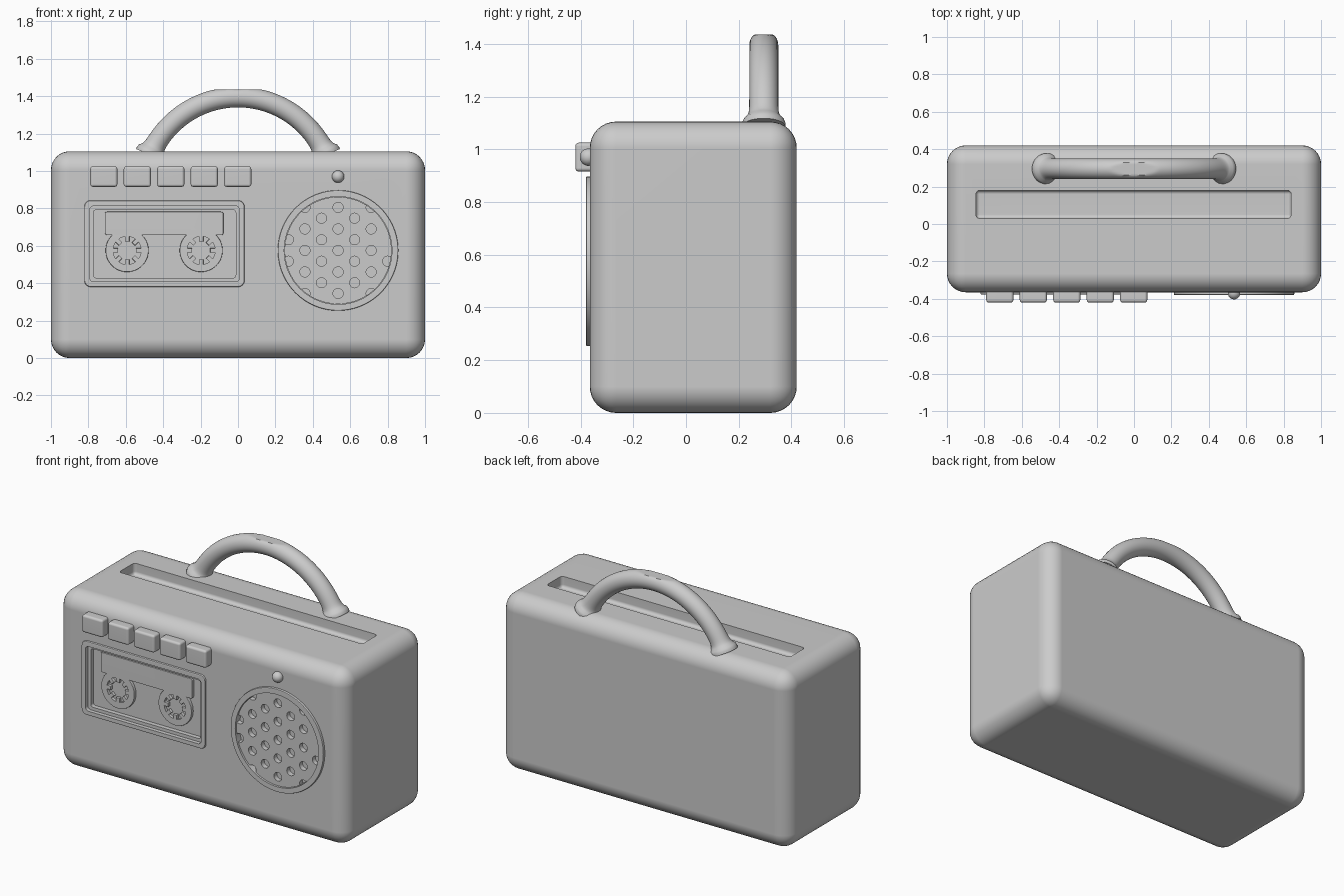
import bpy, bmesh
from math import sin, cos, pi, acos, exp
from mathutils import Vector

if "Cube" in bpy.data.objects:
    bpy.data.objects.remove(bpy.data.objects["Cube"], do_unlink=True)

grey = bpy.data.materials.new("plain_grey")
grey.use_nodes = True
COLOUR = (0.6, 0.6, 0.6, 1)
grey.diffuse_color = COLOUR
grey.node_tree.nodes["Principled BSDF"].inputs["Base Color"].default_value = COLOUR

FRONT, BACK, TOP = -0.365, 0.42, 1.105


def make(name, bm):
    bmesh.ops.recalc_face_normals(bm, faces=bm.faces)
    mesh = bpy.data.meshes.new(name)
    bm.to_mesh(mesh)
    bm.free()
    mesh.materials.append(grey)
    ob = bpy.data.objects.new(name, mesh)
    bpy.context.collection.objects.link(ob)
    return ob


def box(name, x, y, z, bevel=0, segments=3):
    bm = bmesh.new()
    bmesh.ops.create_cube(bm, size=1)
    for v in bm.verts:
        v.co = [lo + (c + 0.5) * (hi - lo) for c, (lo, hi) in zip(v.co, (x, y, z))]
    if bevel:
        bmesh.ops.bevel(bm, geom=bm.edges[:], offset=bevel, segments=segments,
                        profile=0.5, affect='EDGES')
    return make(name, bm)


def prism(name, outline, y0, y1, bevel=0):
    """Extrude an x-z outline from y0 (front) to y1, rounding the front rim."""
    bm = bmesh.new()
    face = bm.faces.new([bm.verts.new((x, y0, z)) for x, z in outline])
    rim = list(face.edges)
    out = bmesh.ops.extrude_face_region(bm, geom=[face], use_keep_orig=True)
    for v in out["geom"]:
        if isinstance(v, bmesh.types.BMVert):
            v.co.y = y1
    if bevel:
        bmesh.ops.bevel(bm, geom=rim, offset=bevel, segments=2, profile=0.5, affect='EDGES')
    return make(name, bm)


def circle(cx, cz, r, n=64):
    return [(cx + r * cos(2 * pi * i / n), cz + r * sin(2 * pi * i / n)) for i in range(n)]


def round_rect(x0, x1, z0, z1, r, n=6):
    pts = []
    centres = ((x1 - r, z1 - r), (x0 + r, z1 - r), (x0 + r, z0 + r), (x1 - r, z0 + r))
    for q, (cx, cz) in enumerate(centres):
        for i in range(n + 1):
            a = (q + i / n) * pi / 2
            pts.append((cx + r * cos(a), cz + r * sin(a)))
    return pts


def activate(ob):
    bpy.ops.object.select_all(action='DESELECT')
    ob.select_set(True)
    bpy.context.view_layer.objects.active = ob


def cut(ob, cutter):
    mod = ob.modifiers.new("cut", 'BOOLEAN')
    mod.operation, mod.solver, mod.object = 'DIFFERENCE', 'EXACT', cutter
    activate(ob)
    bpy.ops.object.modifier_apply(modifier=mod.name)
    bpy.data.objects.remove(cutter, do_unlink=True)


def smooth(ob):
    activate(ob)
    bpy.ops.object.shade_smooth_by_angle(angle=0.6)
    mod = ob.modifiers.new("flat_faces", 'WEIGHTED_NORMAL')
    mod.keep_sharp = True


def frame(name, outer, inner, y0, y1, bevel):
    ob = prism(name, outer, y0, y1, bevel)
    cut(ob, prism("cutter", inner, y0 - 0.1, y1 + 0.1))
    return ob


# Body with top slot, tape bay and speaker bay
SPK_X, MID_Z = 0.535, 0.575
FLOOR = FRONT + 0.04
body = box("body", (-1, 1), (FRONT, BACK), (0, TOP), 0.1, 8)
cut(body, box("cutter", (-0.845, 0.84), (0.03, 0.18), (TOP - 0.07, TOP + 0.07), 0.02))
cut(body, prism("cutter", round_rect(-0.8, 0.02, 0.4, 0.82, 0.025), FRONT - 0.1, FLOOR))
cut(body, prism("cutter", circle(SPK_X, MID_Z, 0.3), FRONT - 0.1, FLOOR))

# Tape window frame: raised outer rim and lower inner lip
frame("tape_frame", round_rect(-0.822, 0.035, 0.38, 0.843, 0.035),
      round_rect(-0.793, 0.008, 0.408, 0.813, 0.022), FRONT - 0.012, FLOOR + 0.005, 0.008)
frame("tape_frame_lip", round_rect(-0.798, 0.013, 0.403, 0.818, 0.022),
      round_rect(-0.772, -0.012, 0.428, 0.793, 0.015), FRONT + 0.012, FLOOR + 0.005, 0.006)

# Cassette: label plate and two toothed reels
REEL_FRONT = FLOOR - 0.018
prism("cassette_label", round_rect(-0.712, -0.078, 0.657, 0.782, 0.012),
      REEL_FRONT, FLOOR + 0.005, 0.004)
for side, cx in (("right", -0.593), ("left", -0.197)):
    frame(side + "_reel", circle(cx, MID_Z, 0.115), circle(cx, MID_Z, 0.075, 48),
          REEL_FRONT, FLOOR + 0.005, 0.004)
    for k in range(8):
        a = k * pi / 4
        u, w = Vector((cos(a), sin(a))), Vector((-sin(a), cos(a)))
        c = Vector((cx, MID_Z))
        quad = [c + u * r + w * t for r, t in
                ((0.048, -0.012), (0.08, -0.012), (0.08, 0.012), (0.048, 0.012))]
        prism(f"{side}_reel_tooth_{k + 1}", quad, REEL_FRONT, FLOOR + 0.005, 0.003)

# Speaker: raised ring around a perforated grille
frame("speaker_ring", circle(SPK_X, MID_Z, 0.322, 96), circle(SPK_X, MID_Z, 0.288, 96),
      FRONT - 0.015, FLOOR + 0.005, 0.006)
grille = prism("speaker_grille", circle(SPK_X, MID_Z, 0.286, 96), FRONT - 0.005, FLOOR + 0.005)
holes = bmesh.new()
for col in range(-3, 4):
    for row in range(-3, 4):
        dx, dz = col * 0.0885, (row + 0.5 * (col % 2)) * 0.115
        if (dx * dx + dz * dz) ** 0.5 < 0.3:
            bmesh.ops.create_cone(holes, cap_ends=True, segments=20, radius1=0.027,
                                  radius2=0.027, depth=0.07)
            for v in holes.verts[-40:]:
                x, y, z = v.co
                v.co = (SPK_X + dx + x, FRONT - 0.01 + z, MID_Z + dz + y)
cut(grille, make("cutter", holes))

# Row of push buttons
for i in range(5):
    x = -0.79 + 0.179 * i
    box(f"button_{i + 1}", (x, x + 0.145), (-0.42, FRONT + 0.02), (0.915, 1.025), 0.014)

# Indicator lamp
bm = bmesh.new()
bmesh.ops.create_uvsphere(bm, u_segments=32, v_segments=16, radius=0.033)
bmesh.ops.translate(bm, verts=bm.verts, vec=(SPK_X, FRONT - 0.005, 0.97))
make("indicator_lamp", bm)

# Arched handle: swept tube flaring into the body, flattened at the crown
ARC_R, ARC_Z, TUBE, CROWN = 0.51, 0.885, 0.055, 1.435
bm = bmesh.new()
start = acos((TOP - 0.02 - ARC_Z) / ARC_R)
STEPS, SIDES = 96, 28
rings = []
for i in range(STEPS + 1):
    a = start * (2 * i / STEPS - 1)
    out = Vector((sin(a), 0, cos(a)))
    height = max(0, ARC_R * cos(a) + ARC_Z - TOP)
    r = TUBE + 0.028 * exp(-height / 0.014)
    ring = []
    for j in range(SIDES):
        b = 2 * pi * j / SIDES
        ring.append(bm.verts.new(Vector((0, 0.295, ARC_Z)) + out * (ARC_R + r * cos(b))
                                 + Vector((0, r * sin(b), 0))))
    rings.append(ring)
for p, q in zip(rings, rings[1:]):
    for j in range(SIDES):
        k = (j + 1) % SIDES
        bm.faces.new((p[j], p[k], q[k], q[j]))
bm.faces.new(rings[0])
bm.faces.new(rings[-1])
for v in bm.verts:
    v.co.z = min(v.co.z, CROWN)
make("handle", bm)

for ob in bpy.context.scene.objects:
    if ob.type == 'MESH' and grey.name in ob.data.materials:
        smooth(ob)
